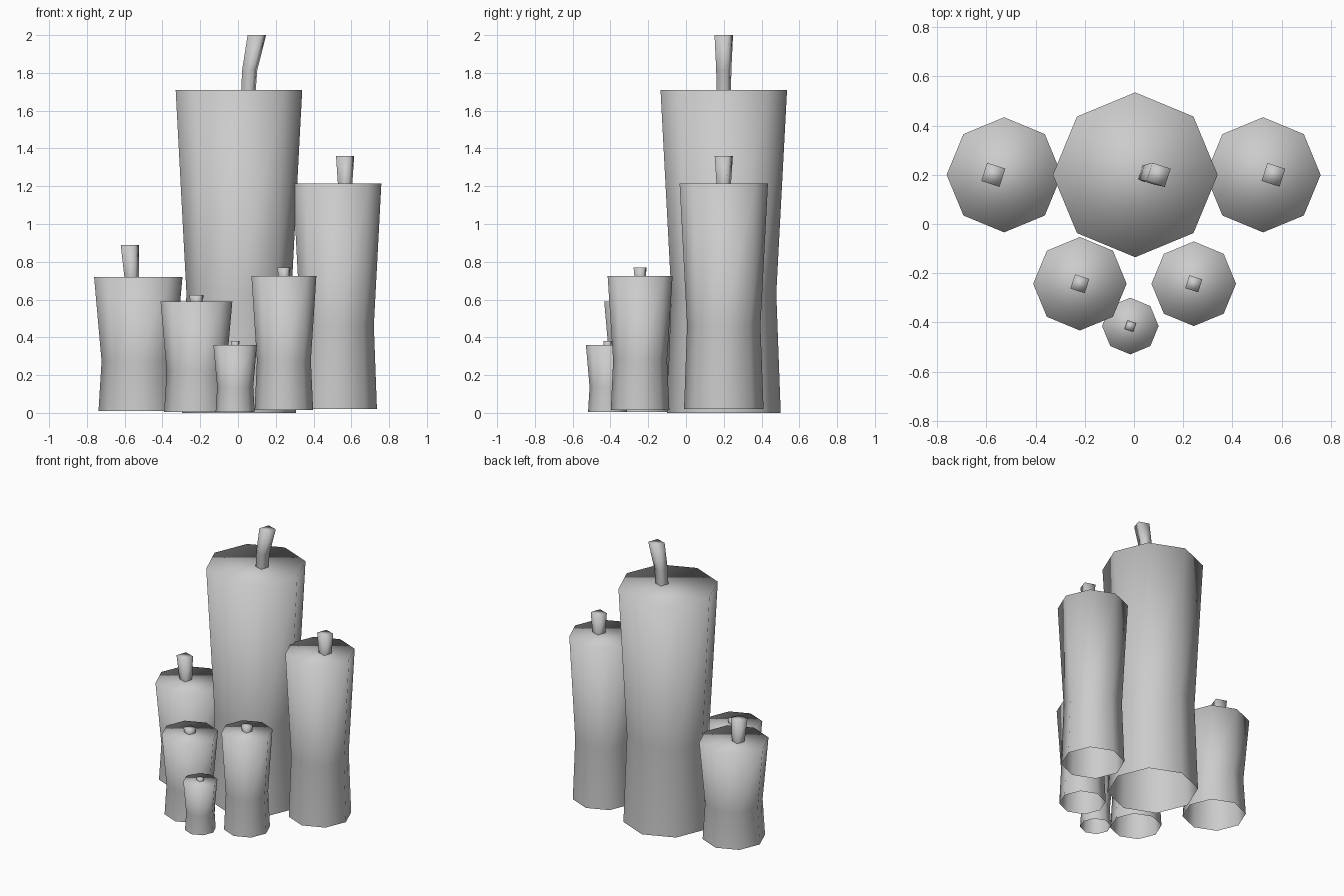
import bpy
import bmesh
from math import cos, sin, pi, radians

cube = bpy.data.objects.get("Cube")
if cube:
    bpy.data.objects.remove(cube, do_unlink=True)

# One plain grey for wax and wicks
grey = bpy.data.materials.new("plain grey")
grey.use_nodes = True
colour = (0.6, 0.6, 0.6, 1)
grey.diffuse_color = colour
grey.node_tree.nodes["Principled BSDF"].inputs["Base Color"].default_value = colour


def loft(name, rings, sides, turn=0):
    """Smooth tube through rings of (x, y, z, radius), closed at the top, open below."""
    bm = bmesh.new()
    loops = []
    for x, y, z, r in rings:
        angles = [turn + 2 * pi * i / sides for i in range(sides)]
        loops.append([bm.verts.new((x + r * cos(a), y + r * sin(a), z)) for a in angles])
    for low, high in zip(loops, loops[1:]):
        for i in range(sides):
            j = (i + 1) % sides
            bm.faces.new((low[i], low[j], high[j], high[i]))
    bm.faces.new(loops[-1])
    for face in bm.faces:
        face.smooth = True
    mesh = bpy.data.meshes.new(name)
    bm.to_mesh(mesh)
    bm.free()
    mesh.materials.append(grey)
    obj = bpy.data.objects.new(name, mesh)
    bpy.context.collection.objects.link(obj)


def candle(name, x, y, bottom, top, radius, wick):
    """Waisted octagonal candle; wick is a list of (x, z, radius) rings."""
    waist = bottom + 0.37 * (top - bottom)
    loft(name + "_candle", [(x, y, bottom, radius * 0.9),
                            (x, y, waist, radius * 0.83),
                            (x, y, top, radius)], 8)
    loft(name + "_wick", [(wx, y, z, r) for wx, z, r in wick], 4, radians(27))


# Back row
candle("tall", 0.005, 0.2, 0, 1.71, 0.335,
       [(0.055, 1.70, 0.043), (0.062, 1.815, 0.045), (0.1, 2.0, 0.055)])
candle("back_left", 0.525, 0.2, 0.02, 1.215, 0.234,
       [(0.567, 1.20, 0.042), (0.567, 1.36, 0.054)])
candle("back_right", -0.528, 0.2, 0.01, 0.72, 0.234,
       [(-0.563, 0.71, 0.042), (-0.572, 0.89, 0.055)])

# Front row
candle("front_left", 0.243, -0.243, 0.015, 0.725, 0.172,
       [(0.243, 0.71, 0.032), (0.243, 0.77, 0.039)])
candle("front_right", -0.22, -0.243, 0.005, 0.59, 0.19,
       [(-0.22, 0.58, 0.036), (-0.22, 0.625, 0.043)])
candle("small", -0.015, -0.415, 0.005, 0.36, 0.115,
       [(-0.015, 0.35, 0.022), (-0.015, 0.38, 0.026)])
